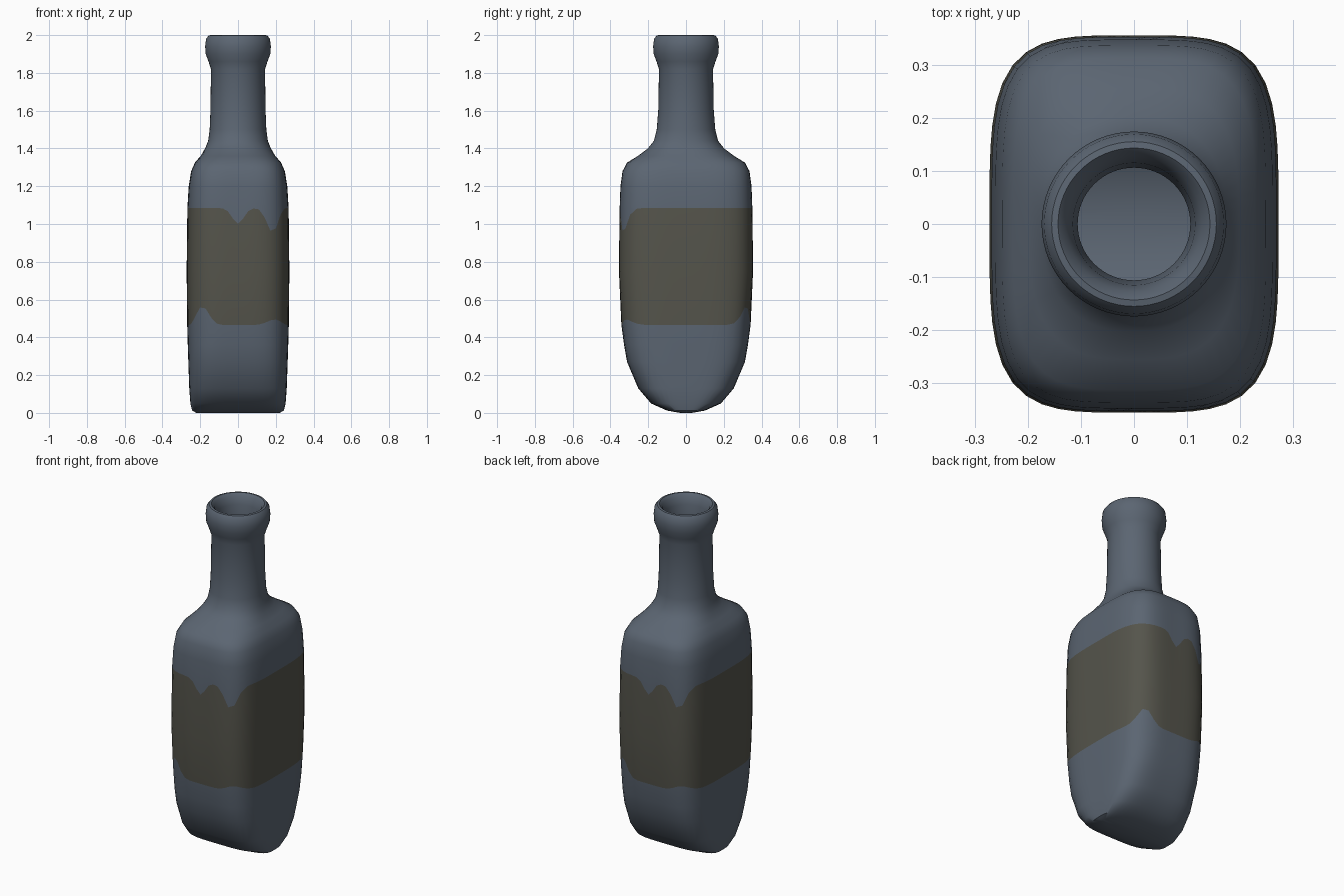
import bpy, bmesh, math

if "Cube" in bpy.data.objects:
    bpy.data.objects.remove(bpy.data.objects["Cube"])

N = 64  # points around each ring


def material(name, rgb):
    m = bpy.data.materials.new(name)
    m.diffuse_color = (*rgb, 1)
    m.use_nodes = True
    m.node_tree.nodes["Principled BSDF"].inputs["Base Color"].default_value = m.diffuse_color
    return m


glass = material("blue grey glass", (0.105, 0.131, 0.168))
label = material("dark olive label", (0.090, 0.089, 0.071))


def bump(deg, centre, width):
    # bump in angle, repeated every half turn
    d = (deg - centre + 90) % 180 - 90
    return math.exp(-(d / width) ** 2)


def label_top(deg):
    return 1.085 - 0.085 * bump(deg, 90, 9) - 0.13 * bump(deg, 126, 8)


def label_bottom(deg):
    return 0.465 + 0.10 * bump(deg, 53, 9) + 0.03 * bump(deg, 128, 10)


# outer sections: height (or edge function), half width x, half depth y, squareness
OUTER = [
    (0.0, 0.22, 0.03, 4), (0.012, 0.243, 0.10, 4), (0.05, 0.252, 0.185, 4),
    (0.13, 0.258, 0.253, 4), (0.27, 0.263, 0.312, 4), (0.36, 0.266, 0.328, 4),
    (label_bottom, 0.269, 0.342, 4), (0.75, 0.272, 0.355, 4),
    (label_top, 0.268, 0.352, 4), (1.2, 0.261, 0.347, 4), (1.28, 0.248, 0.336, 4),
    (1.325, 0.228, 0.312, 3.7), (1.36, 0.198, 0.255, 3), (1.40, 0.174, 0.202, 2.4),
    (1.44, 0.158, 0.170, 2.1), (1.50, 0.150, 0.155, 2), (1.60, 0.146, 0.147, 2),
    (1.82, 0.143, 0.143, 2), (1.86, 0.156, 0.156, 2), (1.90, 0.171, 0.171, 2),
    (1.94, 0.174, 0.174, 2), (1.98, 0.169, 0.169, 2), (1.998, 0.155, 0.155, 2),
]
# inner wall, from the mouth down to the floor
INNER = [
    (2.0, 0.143, 0.143, 2), (1.985, 0.128, 0.128, 2), (1.94, 0.115, 0.115, 2),
    (1.85, 0.106, 0.106, 2), (1.50, 0.110, 0.112, 2), (1.40, 0.135, 0.150, 2.2),
    (1.30, 0.195, 0.265, 3.5), (1.18, 0.230, 0.315, 4), (0.75, 0.242, 0.325, 4),
    (0.36, 0.236, 0.295, 4), (0.15, 0.225, 0.220, 4), (0.06, 0.210, 0.120, 4),
    (0.04, 0.190, 0.03, 4),
]


def make_ring(bm, z, a, b, n):
    ring = []
    for i in range(N):
        deg = 360 * i / N
        c, s = math.cos(math.radians(deg)), math.sin(math.radians(deg))
        r = (abs(c) ** n + abs(s) ** n) ** (-1 / n)
        ring.append(bm.verts.new((a * r * c, b * r * s, z(deg) if callable(z) else z)))
    return ring


# hollow bottle, with the label cut in as a band of faces
bm = bmesh.new()
sections = OUTER + INNER
rings = [make_ring(bm, *s) for s in sections]
low = next(i for i, s in enumerate(sections) if s[0] is label_bottom)
high = next(i for i, s in enumerate(sections) if s[0] is label_top)
for k in range(len(rings) - 1):
    lo, up = rings[k], rings[k + 1]
    for i in range(N):
        j = (i + 1) % N
        f = bm.faces.new((lo[i], lo[j], up[j], up[i]))
        f.material_index = 1 if low <= k < high else 0
bm.faces.new(list(reversed(rings[0])))   # base
bm.faces.new(rings[-1])                  # inside floor
bmesh.ops.recalc_face_normals(bm, faces=bm.faces)

mesh = bpy.data.meshes.new("bottle")
bm.to_mesh(mesh)
bm.free()
mesh.materials.append(glass)
mesh.materials.append(label)
bottle = bpy.data.objects.new("bottle", mesh)
bpy.context.collection.objects.link(bottle)
bpy.context.view_layer.objects.active = bottle
bottle.select_set(True)
bpy.ops.object.shade_smooth_by_angle(angle=math.radians(40))
